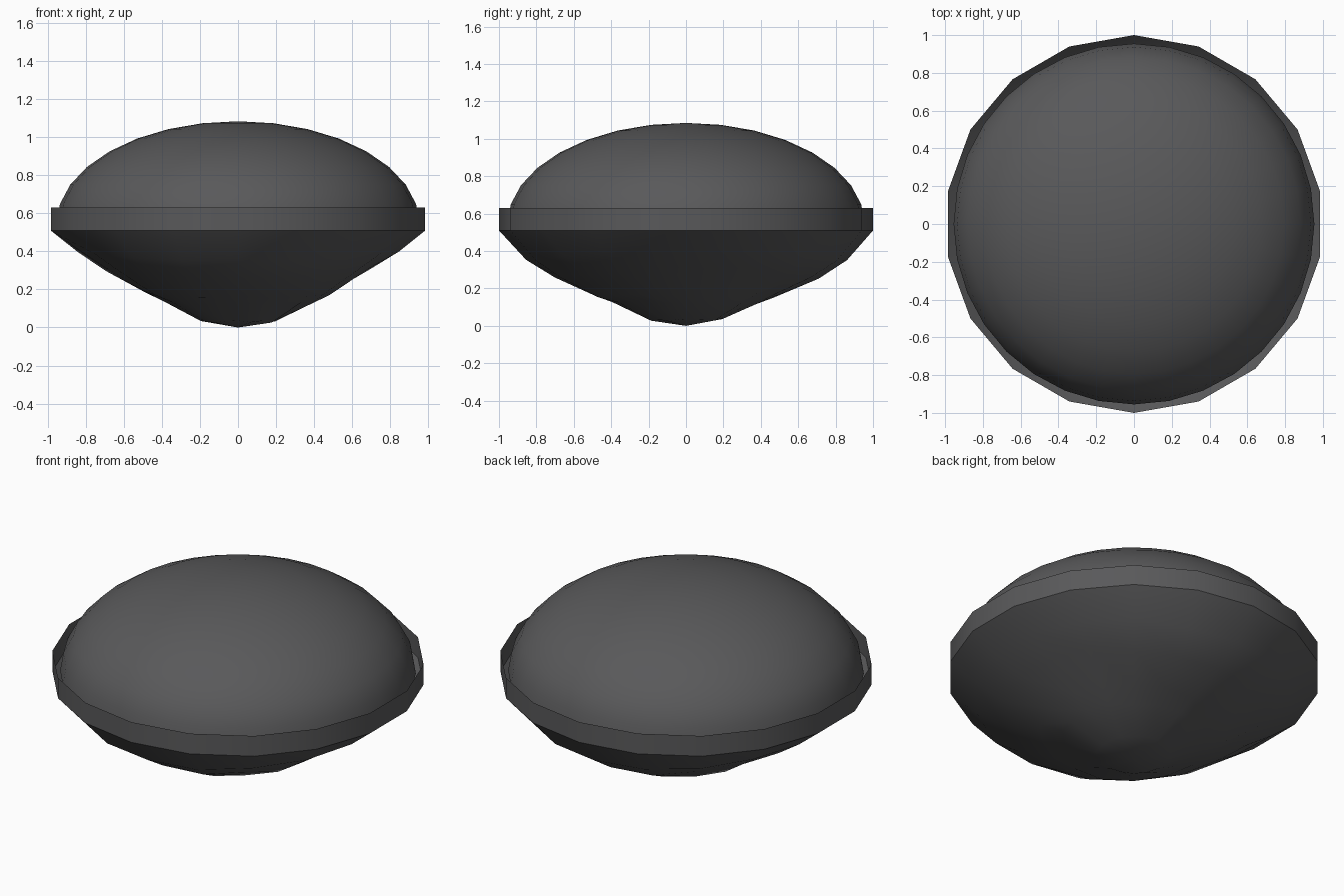
import bpy, bmesh, math, random
from mathutils import Vector

if "Cube" in bpy.data.objects:
    bpy.data.objects.remove(bpy.data.objects["Cube"])

random.seed(4)
grey = bpy.data.materials.new("dark grey")
grey.diffuse_color = (0.1, 0.1, 0.103, 1)
grey.use_nodes = True
grey.node_tree.nodes["Principled BSDF"].inputs["Base Color"].default_value = grey.diffuse_color


def lathe(name, sides, rings, shape=None, tip=None, flip=False):
    """Stack rings (radius, z) with a first corner on +y; close with a tip point."""
    bm = bmesh.new()
    rows = []
    for k, (r, z) in enumerate(rings):
        row = []
        for i in range(sides):
            a = math.pi / 2 + 2 * math.pi * i / sides
            rr, zz = shape(k, a, r, z) if shape else (r, z)
            row.append(bm.verts.new((rr * math.cos(a), rr * math.sin(a), zz)))
        rows.append(row)
    for low, high in zip(rows, rows[1:]):
        for i in range(sides):
            j = (i + 1) % sides
            bm.faces.new((low[i], low[j], high[j], high[i]))
    if tip is not None:
        top = bm.verts.new((0, 0, tip))
        for i in range(sides):
            bm.faces.new((rows[-1][i], rows[-1][(i + 1) % sides], top))
    if flip:
        bmesh.ops.reverse_faces(bm, faces=bm.faces)
    me = bpy.data.meshes.new(name)
    bm.to_mesh(me)
    bm.free()
    me.materials.append(grey)
    ob = bpy.data.objects.new(name, me)
    bpy.context.collection.objects.link(ob)
    bpy.ops.object.select_all(action='DESELECT')
    ob.select_set(True)
    bpy.context.view_layer.objects.active = ob
    bpy.ops.object.shade_smooth_by_angle(angle=math.radians(35))
    return ob


# Upper dome: half of a squashed 32-sided sphere
dome = [(0.955 * math.cos(t), 0.545 + 0.54 * math.sin(t))
        for t in (math.radians(11.25 * k) for k in range(8))]
lathe("upper_dome", 32, dome, tip=1.085)

# Rim: open upright band with 18 sides
lathe("rim_band", 18, [(1.0, 0.51), (1.0, 0.63)])

# Lower hull: uneven bowl, flatter along y and steeper along x
lift = [0, 0.03, 0.025, 0.01, 0.005, 0, 0]
rough = [0, 0.008, 0.012, 0.012, 0.01, 0.006, 0]


def uneven(k, a, r, z):
    z += lift[k] * math.cos(2 * a) + random.uniform(-1, 1) * rough[k]
    r += random.uniform(-1, 1) * rough[k]
    return r, z


hull = [(1.0, 0.51), (0.86, 0.375), (0.71, 0.285), (0.5, 0.17),
        (0.39, 0.125), (0.2, 0.032)]
lathe("lower_hull", 18, hull, shape=uneven, tip=0.0, flip=True)
